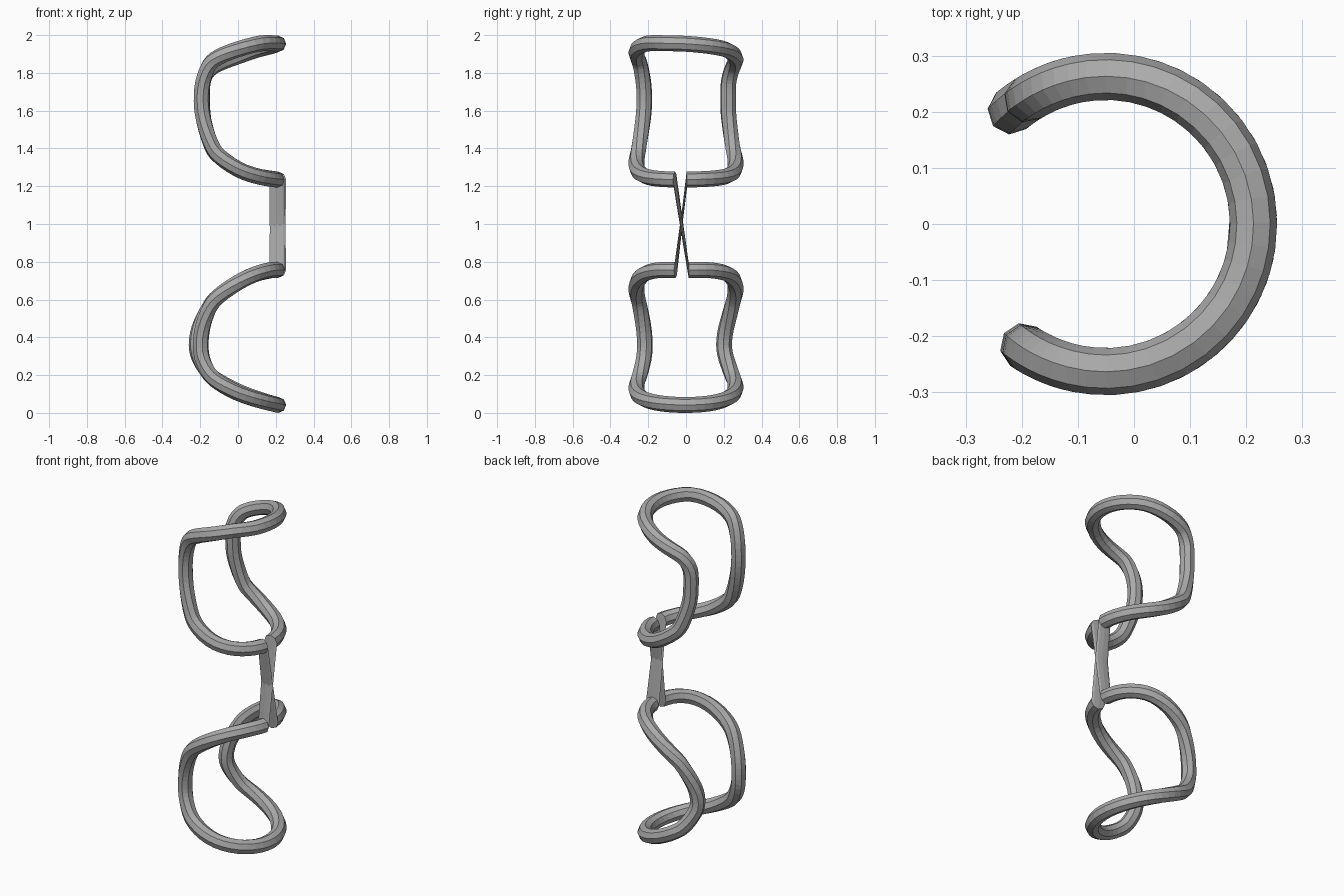
import bpy, bmesh, math
from mathutils import Vector

if "Cube" in bpy.data.objects:
    bpy.data.objects.remove(bpy.data.objects["Cube"])

CENTRE_X, BEND, TUBE, SIDES, STEPS = -0.05, 0.263, 0.042, 8, 3

# Loop paths wrapped on an upright cylinder: (angle in degrees, height)
upper = [(-13, 1.235), (-35, 1.24), (-57, 1.255), (-79, 1.29), (-101, 1.36),
         (-111, 1.43), (-120, 1.55), (-123, 1.65), (-121, 1.75), (-113, 1.84),
         (-101, 1.885), (-79, 1.925), (-52, 1.955), (-25, 1.957), (0, 1.954),
         (28, 1.942), (55, 1.922), (79, 1.888), (101, 1.85), (113, 1.815),
         (121, 1.75), (122, 1.65), (120, 1.55), (111, 1.42), (101, 1.36),
         (79, 1.29), (57, 1.255), (30, 1.24), (1, 1.235)]
lower = [(-12, 0.757), (-35, 0.755), (-57, 0.735), (-79, 0.69), (-101, 0.62),
         (-112, 0.56), (-121, 0.46), (-124, 0.37), (-122, 0.29), (-113, 0.21),
         (-101, 0.16), (-79, 0.105), (-55, 0.07), (-28, 0.049), (0, 0.042),
         (28, 0.05), (55, 0.075), (79, 0.113), (101, 0.165), (114, 0.21),
         (126, 0.29), (130, 0.36), (126, 0.45), (113, 0.56), (101, 0.62),
         (79, 0.69), (57, 0.735), (30, 0.755), (3, 0.757)]


def smooth(path):
    """Catmull-Rom points through the path."""
    pts = [Vector(p) for p in path]
    pts = [2 * pts[0] - pts[1]] + pts + [2 * pts[-1] - pts[-2]]
    out = []
    for a, b, c, d in zip(pts, pts[1:], pts[2:], pts[3:]):
        for i in range(STEPS):
            t = i / STEPS
            out.append(0.5 * (2 * b + (c - a) * t + (2 * a - 5 * b + 4 * c - d) * t ** 2
                              + (3 * b - a - 3 * c + d) * t ** 3))
    return out + [pts[-2]]


def loop_rings(bm, path):
    """Cross-sections along one loop, kept square to the cylinder."""
    points, radials = [], []
    for angle, z in smooth(path):
        a = math.radians(angle)
        radial = Vector((math.cos(a), math.sin(a), 0))
        radials.append(radial)
        points.append(Vector((CENTRE_X, 0, z)) + radial * BEND)
    rings = []
    for i, (p, radial) in enumerate(zip(points, radials)):
        along = points[min(i + 1, len(points) - 1)] - points[max(i - 1, 0)]
        side = along.cross(radial).normalized()
        rings.append([bm.verts.new(p + TUBE * (radial * math.cos(t) + side * math.sin(t)))
                      for t in (math.tau * k / SIDES for k in range(SIDES))])
    return rings


# Both loops and the two flat crossing straps form one closed tube
bm = bmesh.new()
rings = loop_rings(bm, upper) + loop_rings(bm, lower)
for ring, following in zip(rings, rings[1:] + rings[:1]):
    for k in range(SIDES):
        n = (k + 1) % SIDES
        bm.faces.new((ring[k], ring[n], following[n], following[k]))
bmesh.ops.recalc_face_normals(bm, faces=bm.faces)
mesh = bpy.data.meshes.new("twisted_loop_tube")
bm.to_mesh(mesh)
bm.free()

# Plain grey
grey = bpy.data.materials.new("grey")
grey.use_nodes = True
colour = (0.4, 0.4, 0.4, 1)
grey.diffuse_color = colour
grey.node_tree.nodes["Principled BSDF"].inputs["Base Color"].default_value = colour
mesh.materials.append(grey)
bpy.context.collection.objects.link(bpy.data.objects.new("twisted_loop_tube", mesh))
